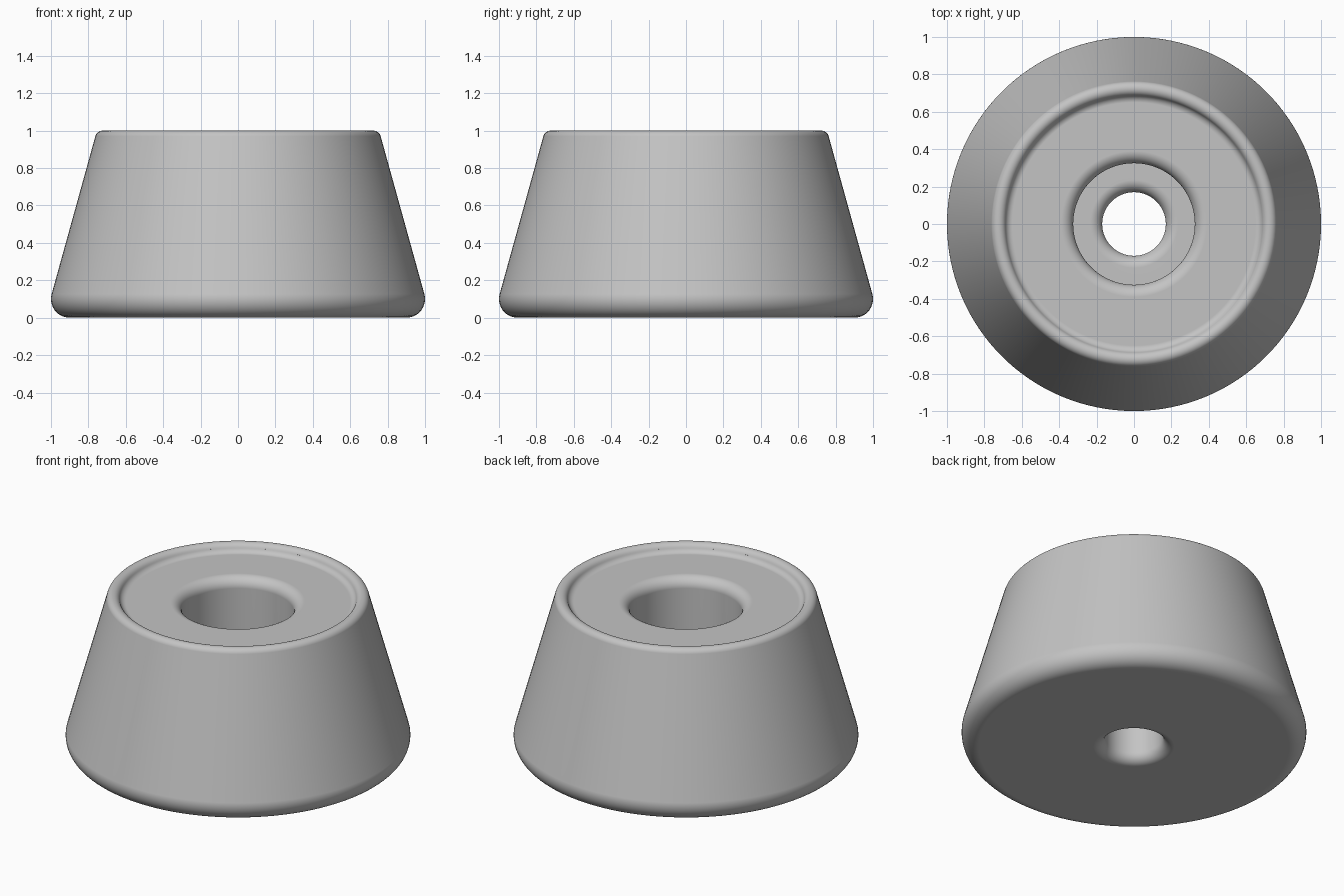
import bpy, bmesh, math

if "Cube" in bpy.data.objects:
    bpy.data.objects.remove(bpy.data.objects["Cube"])

SEGMENTS = 128


def arc(cx, cz, r, start, end, steps=8):
    """Points of a fillet in the radius/height plane, angles in degrees."""
    pts = []
    for i in range(steps + 1):
        a = math.radians(start + (end - start) * i / steps)
        pts.append((cx + r * math.cos(a), cz + r * math.sin(a)))
    return pts


def lathe(name, profile, material):
    """Revolve a closed profile around the z axis."""
    bm = bmesh.new()
    rings = []
    for r, z in profile:
        rings.append([bm.verts.new((r * math.cos(2 * math.pi * i / SEGMENTS),
                                    r * math.sin(2 * math.pi * i / SEGMENTS), z))
                      for i in range(SEGMENTS)])
    for k, ring in enumerate(rings):
        nxt = rings[(k + 1) % len(rings)]
        for i in range(SEGMENTS):
            j = (i + 1) % SEGMENTS
            bm.faces.new((ring[i], ring[j], nxt[j], nxt[i]))
    bmesh.ops.recalc_face_normals(bm, faces=bm.faces[:])
    mesh = bpy.data.meshes.new(name)
    bm.to_mesh(mesh)
    bm.free()
    mesh.materials.append(material)
    obj = bpy.data.objects.new(name, mesh)
    bpy.context.collection.objects.link(obj)
    bpy.context.view_layer.objects.active = obj
    obj.select_set(True)
    bpy.ops.object.shade_smooth_by_angle(angle=math.radians(35))
    # Keep the large flats evenly shaded next to the fillets
    mod = obj.modifiers.new("Weighted Normal", 'WEIGHTED_NORMAL')
    mod.keep_sharp = True
    return obj


grey = bpy.data.materials.new("grey rubber")
grey.diffuse_color = (0.55, 0.55, 0.55, 1)
grey.use_nodes = True
grey.node_tree.nodes["Principled BSDF"].inputs["Base Color"].default_value = grey.diffuse_color

profile = (
    arc(0.90, 0.10, 0.10, -90, 15.5, 12)          # rounded base edge
    + arc(0.724, 0.96, 0.04, 15.5, 157.9, 14)     # raised rim
    + arc(0.65, 0.99, 0.04, -22.1, -90)           # rim foot, into the recess
    + arc(0.39, 0.885, 0.065, 90, 180)            # counterbore lip
    + [(0.325, 0.40)]                             # counterbore floor corner
    + arc(0.235, 0.335, 0.065, 90, 180)           # screw hole, upper lip
    + arc(0.235, 0.065, 0.065, 180, 270)          # screw hole, lower lip
)
lathe("bumper_foot", profile, grey)
